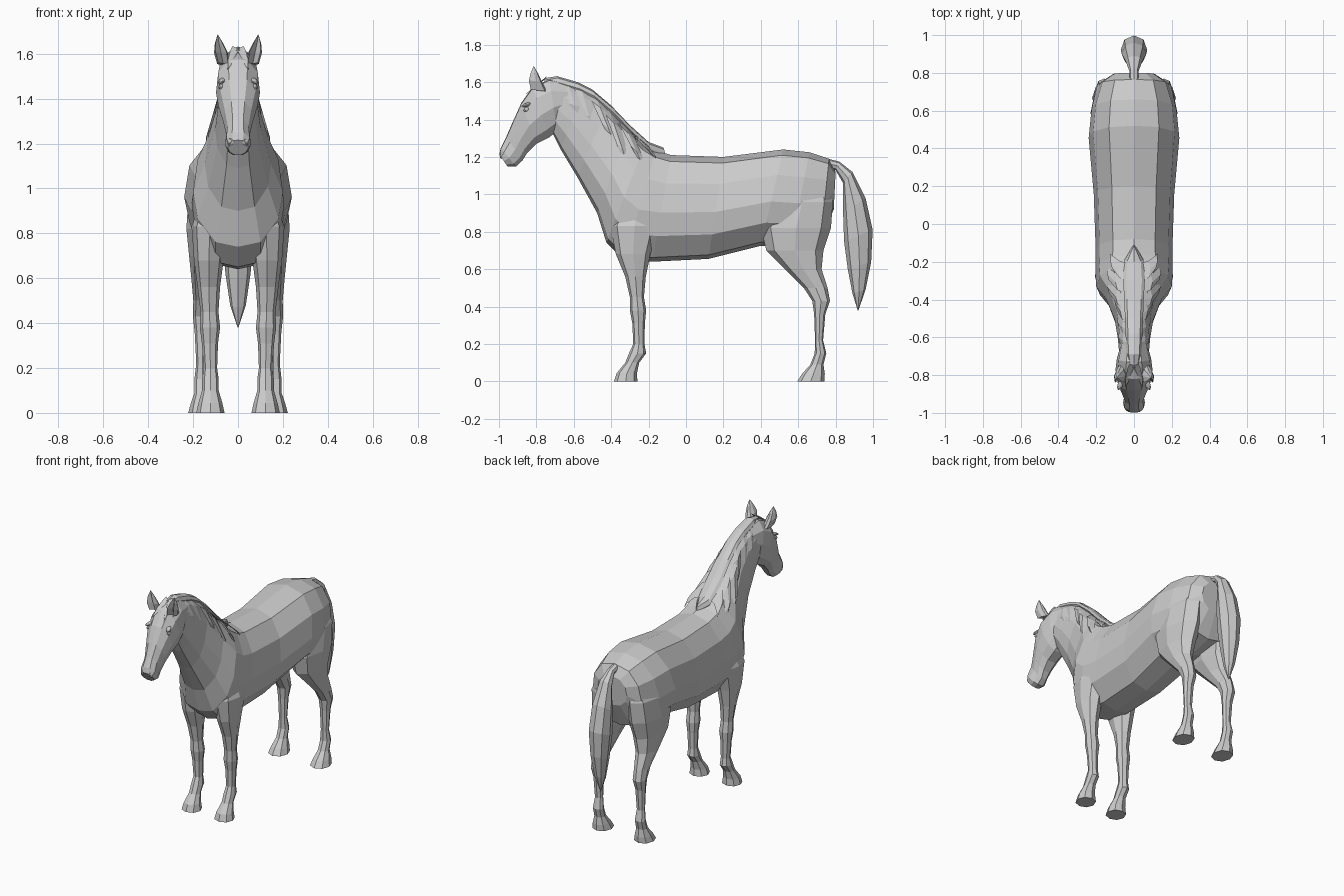
import bpy, bmesh, math
from mathutils import Vector

grey = bpy.data.materials.new("coat_grey")
grey.diffuse_color = (0.6, 0.6, 0.6, 1)

# Half cross-sections: (side, along), from the first edge point to the second
BARREL = [(0, 1), (.55, .88), (.9, .47), (1, -.08), (.9, -.52), (.5, -.92), (0, -1)]
LIMB = [(0, 1), (.72, .72), (1, 0), (.72, -.72), (0, -1)]
FACE = [(0, 1), (.45, .96), (.9, .55), (1, -.1), (.75, -.7), (.35, -1), (0, -1)]
EAR = [(0, .1), (.8, 1), (1, 0), (.6, -.8), (0, -1)]


def finish(name, bm):
    bmesh.ops.remove_doubles(bm, verts=bm.verts, dist=0.0005)
    bmesh.ops.recalc_face_normals(bm, faces=bm.faces)
    me = bpy.data.meshes.new(name)
    bm.to_mesh(me)
    bm.free()
    me.materials.append(grey)
    ob = bpy.data.objects.new(name, me)
    bpy.context.collection.objects.link(ob)
    return ob


def skin(name, rings):
    """Join rings of points into a closed flat-faced surface."""
    bm = bmesh.new()
    loops = [[bm.verts.new(p) for p in r] for r in rings]
    n = len(loops[0])
    for a, b in zip(loops, loops[1:]):
        for i in range(n):
            j = (i + 1) % n
            bm.faces.new((a[i], a[j], b[j], b[i]))
    bm.faces.new(loops[0][::-1])
    bm.faces.new(loops[-1])
    return finish(name, bm)


def ring(y1, z1, y2, z2, w, xc=0, half=BARREL):
    """Symmetric ring between two edge points in the side plane."""
    a, b = Vector((0, y1, z1)), Vector((0, y2, z2))
    mid, arm = (a + b) / 2, (a - b) / 2
    pts = half + [(-s, t) for s, t in half[-2:0:-1]]
    return [mid + arm * t + Vector((xc + s * w, 0, 0)) for s, t in pts]


# Body and neck: top y, z, bottom y, z, half width
body = [
    (.80, 1.12, .79, .92, .11), (.765, 1.19, .72, .76, .185),
    (.66, 1.225, .56, .72, .225), (.52, 1.24, .40, .725, .24),
    (.20, 1.20, .12, .655, .213), (-.08, 1.21, -.18, .64, .203),
    (-.16, 1.235, -.33, .65, .205), (-.22, 1.27, -.425, .74, .20),
    (-.30, 1.35, -.475, .90, .148), (-.42, 1.465, -.58, 1.09, .102),
    (-.54, 1.56, -.67, 1.24, .085), (-.66, 1.60, -.72, 1.34, .078)]
skin("body_and_neck", [ring(*r) for r in body])

# Head, from poll to muzzle
head = [
    (-.62, 1.59, -.66, 1.40, .07), (-.73, 1.615, -.69, 1.34, .09),
    (-.82, 1.575, -.73, 1.305, .098), (-.88, 1.49, -.80, 1.27, .088),
    (-.925, 1.39, -.85, 1.22, .066), (-.96, 1.31, -.875, 1.18, .052),
    (-.99, 1.25, -.91, 1.148, .058), (-.998, 1.215, -.955, 1.15, .046)]
skin("head", [ring(*r, half=FACE) for r in head])

# Legs: z, front y, back y, centre x, half width
fore = [
    (.97, -.35, -.16, .105, .05), (.83, -.405, -.145, .125, .082),
    (.68, -.375, -.19, .13, .066), (.56, -.325, -.215, .13, .05),
    (.45, -.30, -.225, .127, .04), (.38, -.30, -.213, .125, .045),
    (.31, -.287, -.22, .125, .036), (.20, -.282, -.222, .123, .03),
    (.15, -.305, -.213, .123, .037), (.10, -.325, -.25, .123, .037),
    (.045, -.37, -.262, .123, .053), (0, -.385, -.26, .123, .063)]
hind = [
    (1.10, .56, .745, .10, .045), (.96, .46, .785, .125, .096),
    (.82, .40, .775, .135, .095), (.70, .43, .735, .14, .078),
    (.60, .53, .725, .15, .058), (.50, .63, .757, .156, .043),
    (.43, .675, .77, .158, .043), (.36, .685, .745, .158, .035),
    (.22, .69, .733, .158, .028), (.15, .688, .75, .158, .036),
    (.09, .665, .735, .158, .036), (.04, .62, .742, .158, .053),
    (0, .595, .74, .158, .064)]
# Ears: front y, z, back y, z, half width, centre x
ear = [(-.83, 1.56, -.745, 1.55, .027, .066), (-.84, 1.61, -.77, 1.60, .031, .076),
       (-.83, 1.65, -.79, 1.645, .018, .085), (-.815, 1.685, -.813, 1.685, .001, .09)]

for side, s in (("left", 1), ("right", -1)):
    for name, rows in (("front_leg", fore), ("hind_leg", hind)):
        skin(f"{side}_{name}", [ring(f, z, b, z, w, s * x, LIMB) for z, f, b, x, w in rows])
    skin(f"{side}_ear", [ring(*r[:5], s * r[5], EAR) for r in ear])

# Tail, from dock to tip
tail = [
    (.76, 1.19, .76, 1.14, .025), (.82, 1.175, .80, 1.13, .025),
    (.89, 1.12, .84, 1.06, .045), (.96, .98, .84, .90, .065),
    (.998, .81, .845, .75, .07), (.99, .64, .865, .60, .056),
    (.96, .49, .89, .47, .035), (.922, .38, .918, .38, .002)]
skin("tail", [ring(*r, half=LIMB) for r in tail])

# Mane crest along the top of the neck
crest = [(-.76, 1.62, .025), (-.69, 1.632, .04), (-.58, 1.60, .045), (-.50, 1.56, .048),
         (-.40, 1.475, .052), (-.30, 1.37, .058), (-.20, 1.28, .05), (-.12, 1.25, .003)]
skin("mane_crest", [ring(y, z, y + .02, z - .07, w, half=LIMB) for y, z, w in crest])


def lock(name, root, tip, xs, across, s):
    """Thin tapering hair lock; xs gives its distance from the centre plane."""
    r, t = Vector((0, *root)), Vector((0, *tip))
    rings = []
    for f, x, k in zip((0, .2, .6, 1), xs, (1, 1, .75, .02)):
        c = r.lerp(t, f) + Vector((s * x, 0, 0))
        thick = Vector((s * (.010 * k + .001), 0, 0))
        rings.append([c + across * k, c + thick, c - across * k, c - thick])
    skin(name, rings)


# Mane locks: root, tip, outward reach, slope of the crest
locks = [((-.63, 1.59), (-.57, 1.40), .078, -.3), ((-.56, 1.57), (-.49, 1.31), .083, -.5),
         ((-.48, 1.52), (-.37, 1.24), .10, -.75), ((-.41, 1.455), (-.29, 1.09), .142, -.95),
         ((-.33, 1.375), (-.22, 1.13), .145, -.95), ((-.26, 1.31), (-.16, 1.19), .125, -.8)]
for side, s in (("left", 1), ("right", -1)):
    for i, (root, tip, w, slope) in enumerate(locks):
        across = Vector((0, 1, slope)).normalized() * .058
        lock(f"{side}_mane_lock_{i + 1}", root, tip, (.02, .55 * w + .008, .88 * w + .006, w), across, s)
    # Forelock
    lock(f"{side}_forelock", (-.75, 1.622), (-.865, 1.53), (.012, .022, .035, .045),
         Vector((s * .012, .01, .012)), s)


def blob(name, loc, size, rot=(0, 0, 0)):
    bpy.ops.mesh.primitive_uv_sphere_add(segments=8, ring_count=5, radius=1, location=loc, rotation=rot)
    ob = bpy.context.object
    ob.name = name
    ob.scale = size
    ob.data.materials.append(grey)


# Eyes, brows and nostrils
for side, s in (("left", 1), ("right", -1)):
    blob(f"{side}_eye", (s * .073, -.85, 1.455), (.013, .022, .014), (.4, 0, s * .4))
    blob(f"{side}_brow", (s * .071, -.848, 1.48), (.016, .036, .010), (.3, 0, s * .4))
    bpy.ops.mesh.primitive_torus_add(
        major_segments=8, minor_segments=4, major_radius=.014, minor_radius=.006,
        location=(s * .034, -.982, 1.208), rotation=(math.radians(85), 0, s * math.radians(45)))
    bpy.context.object.name = f"{side}_nostril"
    bpy.context.object.data.materials.append(grey)
